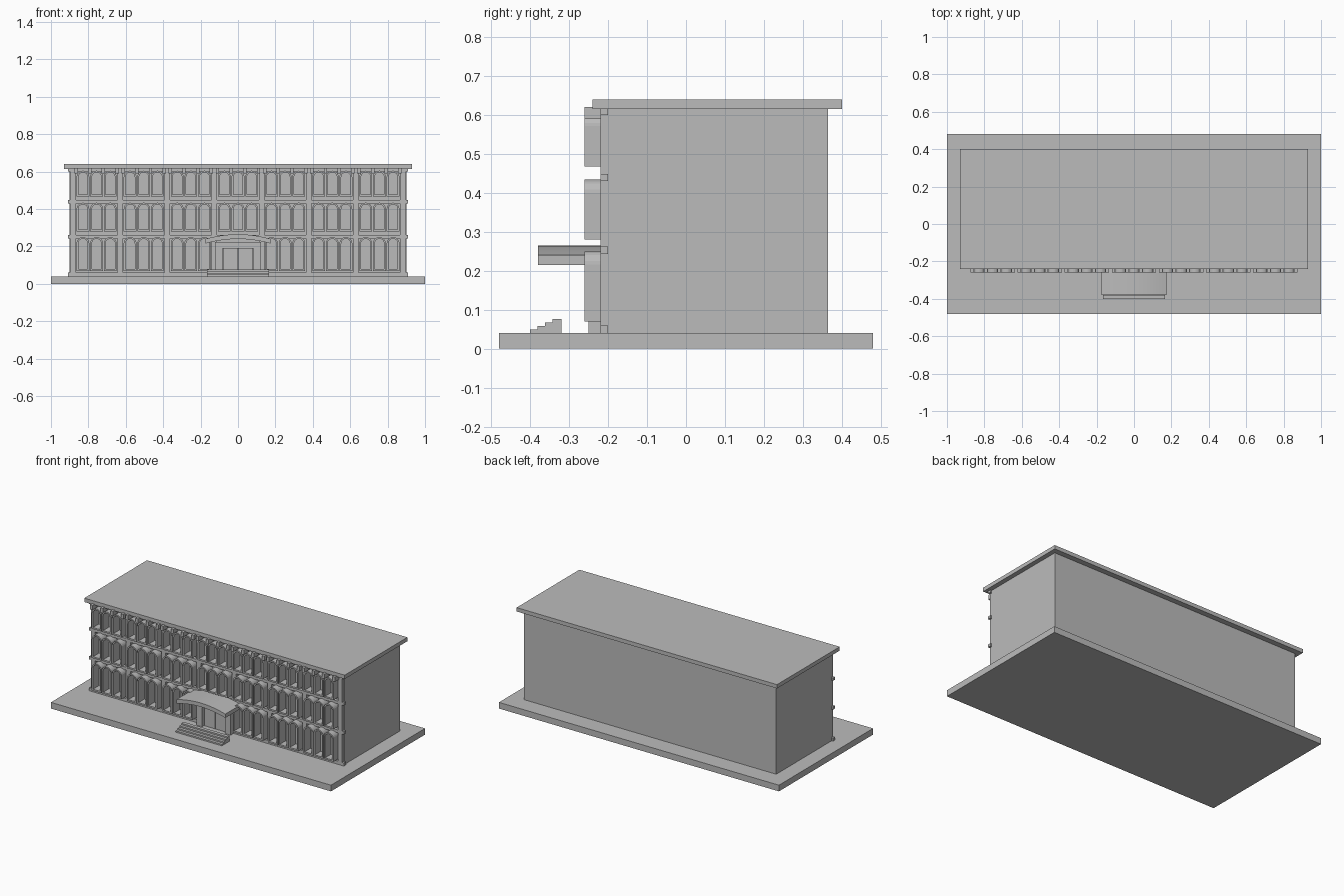
import bpy, math

if "Cube" in bpy.data.objects:
    bpy.data.objects.remove(bpy.data.objects["Cube"])

mat = bpy.data.materials.new("plain grey")
mat.diffuse_color = (0.5, 0.5, 0.5, 1)
mat.use_nodes = True
mat.node_tree.nodes["Principled BSDF"].inputs["Base Color"].default_value = mat.diffuse_color


def make(name, verts, faces):
    me = bpy.data.meshes.new(name)
    me.from_pydata(verts, [], faces)
    me.materials.append(mat)
    ob = bpy.data.objects.new(name, me)
    bpy.context.collection.objects.link(ob)
    return ob


def prism(name, profile, y0, y1, ):
    """Extrude a counter-clockwise (x, z) outline from y0 (front) to y1."""
    n = len(profile)
    verts = [(x, y, z) for y in (y0, y1) for x, z in profile]
    faces = [tuple(range(n)), tuple(range(2 * n - 1, n - 1, -1))]
    faces += [(i, i + n, (i + 1) % n + n, (i + 1) % n) for i in range(n)]
    return make(name, verts, faces)


def box(name, x0, x1, y0, y1, z0, z1):
    return prism(name, [(x0, z0), (x1, z0), (x1, z1), (x0, z1)], y0, y1)


def arch(cx, half, z0, top, seg=12):
    """Round-topped outline, counter-clockwise from bottom left."""
    pts = [(cx - half, z0), (cx + half, z0)]
    for i in range(seg + 1):
        a = math.pi * i / seg
        pts.append((cx + half * math.cos(a), top - half + half * math.sin(a)))
    return pts


def arch_frame(name, cx, z0, top, y0, y1):
    """Hollow round-topped window surround."""
    outer = arch(cx, 0.034, z0, top)
    inner = arch(cx, 0.025, z0 + 0.01, top - 0.009)
    n = len(outer)
    verts = [(x, y, z) for y in (y0, y1) for p in (outer, inner) for x, z in p]
    faces = []
    for i in range(n):
        j = (i + 1) % n
        faces += [(i, j, n + j, n + i),
                  (2 * n + j, 2 * n + i, 3 * n + i, 3 * n + j),
                  (i, 2 * n + i, 2 * n + j, j),
                  (n + i, n + j, 3 * n + j, 3 * n + i)]
    return make(name, verts, faces)


# Ground slab, main block and flat roof
box("base_slab", -1, 1, -0.48, 0.48, 0, 0.04)
box("main_block", -0.9, 0.9, -0.20, 0.365, 0.04, 0.615)
box("roof_slab", -0.93, 0.93, -0.24, 0.40, 0.615, 0.64)

# Horizontal floor bands
for z0, z1 in ((0.04, 0.06), (0.243, 0.262), (0.43, 0.448), (0.60, 0.615)):
    box("floor_band", -0.91, 0.91, -0.22, -0.20, z0, z1)

# Pilasters between the bays
PITCH = 0.252
for i in range(8):
    x = (i - 3.5) * PITCH
    box("pilaster", max(x - 0.015, -0.9), min(x + 0.015, 0.9), -0.22, -0.20, 0.05, 0.61)

# Window surrounds and cornice brackets, seven bays of three
FLOORS = ((0.07, 0.25), (0.28, 0.434), (0.468, 0.605))
for b in range(7):
    cx = (b - 3) * PITCH
    for f, (z0, top) in enumerate(FLOORS):
        if b == 3 and f == 0:
            continue
        for k in (-1, 0, 1):
            arch_frame("window_surround", cx + k * 0.073, z0, top, -0.26, -0.20)
    for k in (-1.5, -0.5, 0.5, 1.5):
        x = cx + k * 0.073
        box("cornice_bracket", x - 0.009, x + 0.009, -0.26, -0.20, 0.59, 0.62)

# Entrance: lintel, side posts and door leaves
box("door_lintel", -0.122, 0.122, -0.25, -0.20, 0.19, 0.225)
for s in (-1, 1):
    box("door_post", s * 0.102 - 0.02, s * 0.102 + 0.02, -0.25, -0.20, 0.04, 0.19)
    box("door_leaf", s * 0.041 - 0.039, s * 0.041 + 0.039, -0.23, -0.20, 0.04, 0.188)

# Curved canopy over the entrance
SEG = 16
xs = [-0.175 + 0.35 * i / SEG for i in range(SEG + 1)]
rise = lambda x: 0.025 * (1 - (x / 0.175) ** 2)
prism("canopy", [(x, 0.215 + rise(x)) for x in xs]
      + [(x, 0.24 + rise(x)) for x in reversed(xs)], -0.38, -0.20)
bpy.context.view_layer.objects.active = bpy.data.objects["canopy"]
bpy.data.objects["canopy"].select_set(True)
bpy.ops.object.shade_smooth_by_angle(angle=math.radians(30))

# Entrance steps
for i in range(4):
    z = 0.04 + 0.009 * i
    box("entrance_step", -0.165, 0.165, -0.40 + 0.019 * i, -0.32, z, z + 0.009)
